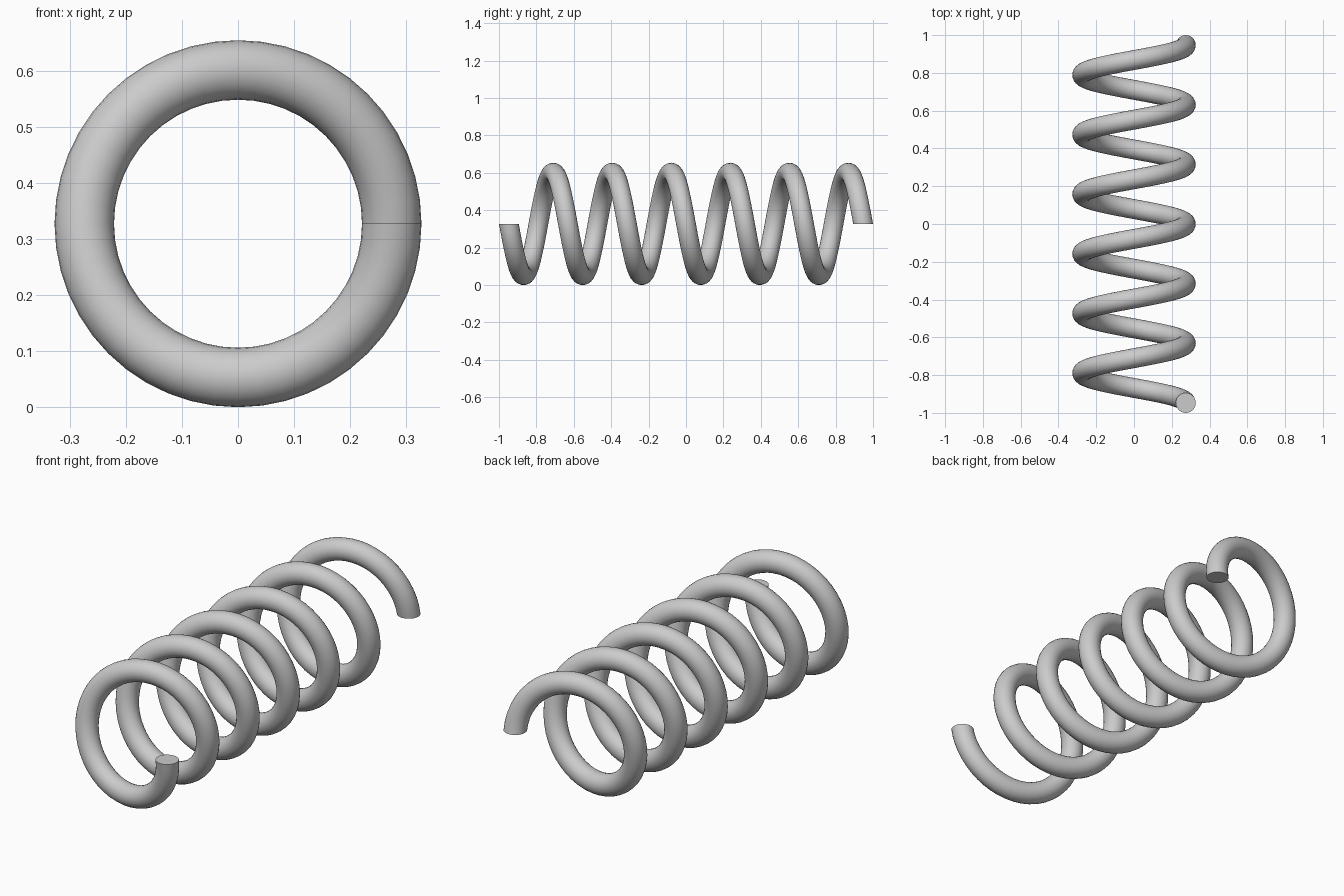
import bpy, bmesh
from math import sin, cos, pi, radians

if "Cube" in bpy.data.objects:
    bpy.data.objects.remove(bpy.data.objects["Cube"])

COIL_R, WIRE_R = 0.274, 0.053
TURNS, STEPS, SIDES = 6, 48, 24
START = -1 + WIRE_R
LENGTH = -2 * START
CENTRE_Z = COIL_R + WIRE_R

bm = bmesh.new()


def ring(i):
    """Wire section in the plane through the coil axis, swept along the helix."""
    t = 2 * pi * i / STEPS
    y0 = START + LENGTH * i / (TURNS * STEPS)
    verts = []
    for k in range(SIDES):
        a = 2 * pi * k / SIDES
        rad = COIL_R + WIRE_R * cos(a)
        verts.append(bm.verts.new((rad * cos(t), y0 + WIRE_R * sin(a),
                                   CENTRE_Z - rad * sin(t))))
    return verts


# Coiled wire
rings = [ring(i) for i in range(TURNS * STEPS + 1)]
for a, b in zip(rings, rings[1:]):
    for k in range(SIDES):
        n = (k + 1) % SIDES
        bm.faces.new((a[k], a[n], b[n], b[k]))

# Flat cut ends
bm.faces.new(rings[0])
bm.faces.new(rings[-1])
bmesh.ops.recalc_face_normals(bm, faces=bm.faces)

mesh = bpy.data.meshes.new("coil_spring")
bm.to_mesh(mesh)
bm.free()
spring = bpy.data.objects.new("coil_spring", mesh)
bpy.context.collection.objects.link(spring)
bpy.context.view_layer.objects.active = spring
spring.select_set(True)
bpy.ops.object.shade_smooth_by_angle(angle=radians(35))
